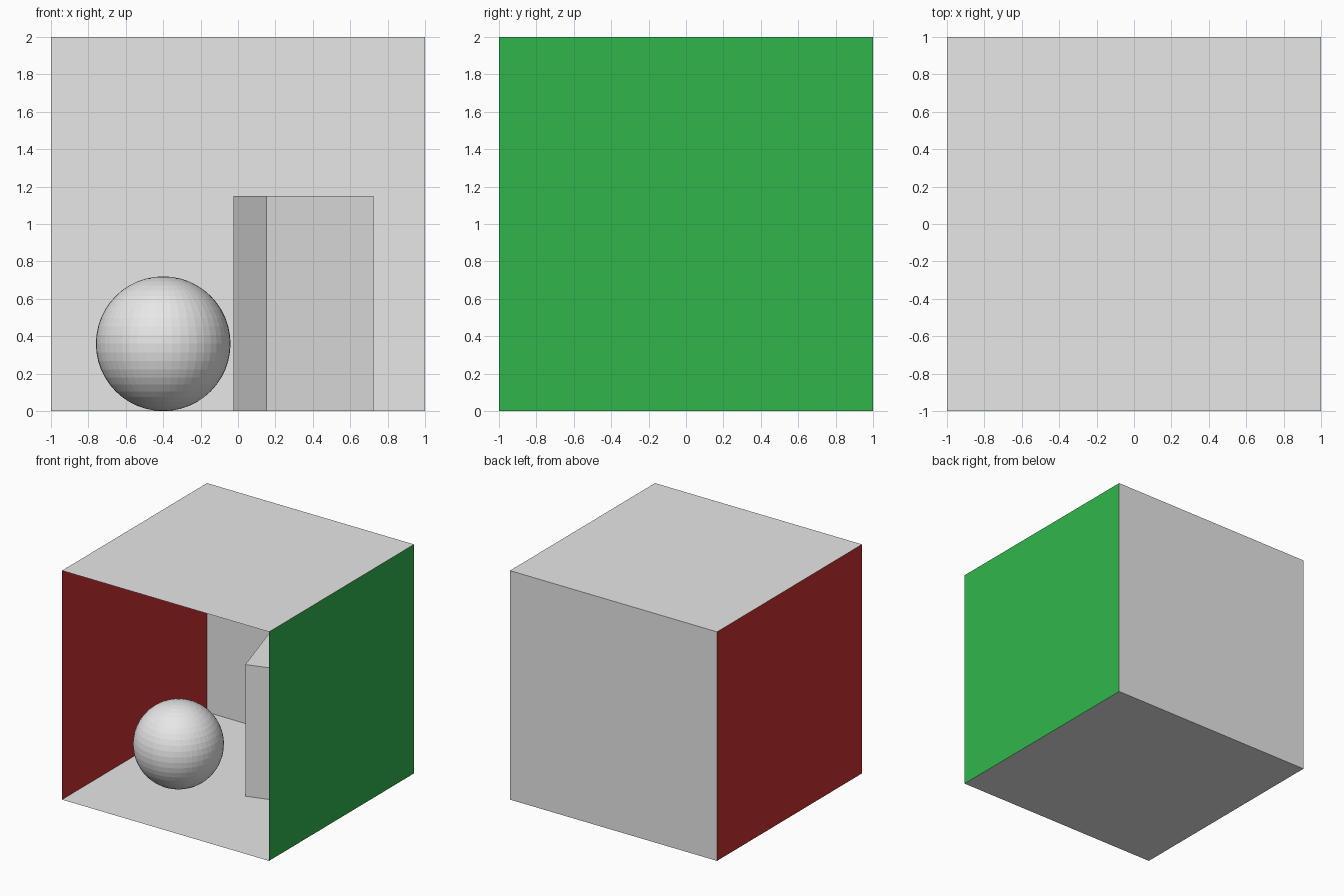
import bpy
from math import pi
from mathutils import Euler

cube = bpy.data.objects.get("Cube")
if cube:
    bpy.data.objects.remove(cube, do_unlink=True)


def make_material(name, rgb):
    mat = bpy.data.materials.new(name)
    mat.use_nodes = True
    colour = (*rgb, 1.0)
    mat.diffuse_color = colour
    mat.node_tree.nodes["Principled BSDF"].inputs["Base Color"].default_value = colour
    return mat


grey = make_material("light_grey", (0.8, 0.8, 0.8))
red = make_material("red", (0.6, 0.03, 0.03))
green = make_material("green", (0.03, 0.47, 0.07))


def finish(name, mat):
    obj = bpy.context.object
    obj.name = obj.data.name = name
    obj.data.materials.append(mat)
    return obj


# Room: five thin sheets, open at the front, normals facing inward
SHEETS = [
    ("floor", (0, 0, 0), (0, 0, 0), grey),
    ("ceiling", (0, 0, 2), (pi, 0, 0), grey),
    ("back_wall", (0, 1, 1), (pi / 2, 0, 0), grey),
    ("right_wall", (-1, 0, 1), (0, pi / 2, 0), red),
    ("left_wall", (1, 0, 1), (0, -pi / 2, 0), green),
]
for name, place, turn, mat in SHEETS:
    bpy.ops.mesh.primitive_plane_add(size=2, location=place, rotation=Euler(turn))
    finish(name, mat)

# Tall block, turned slightly, standing on the floor
HEIGHT = 1.15
bpy.ops.mesh.primitive_cube_add(size=1, location=(0.35, 0.26, HEIGHT / 2), rotation=(0, 0, 0.3))
finish("tall_block", grey).scale = (0.6, 0.6, HEIGHT)

# Faceted ball resting on the floor
RADIUS = 0.36
bpy.ops.mesh.primitive_uv_sphere_add(segments=48, ring_count=24, radius=RADIUS,
                                     location=(-0.4, -0.25, RADIUS))
finish("ball", grey)
